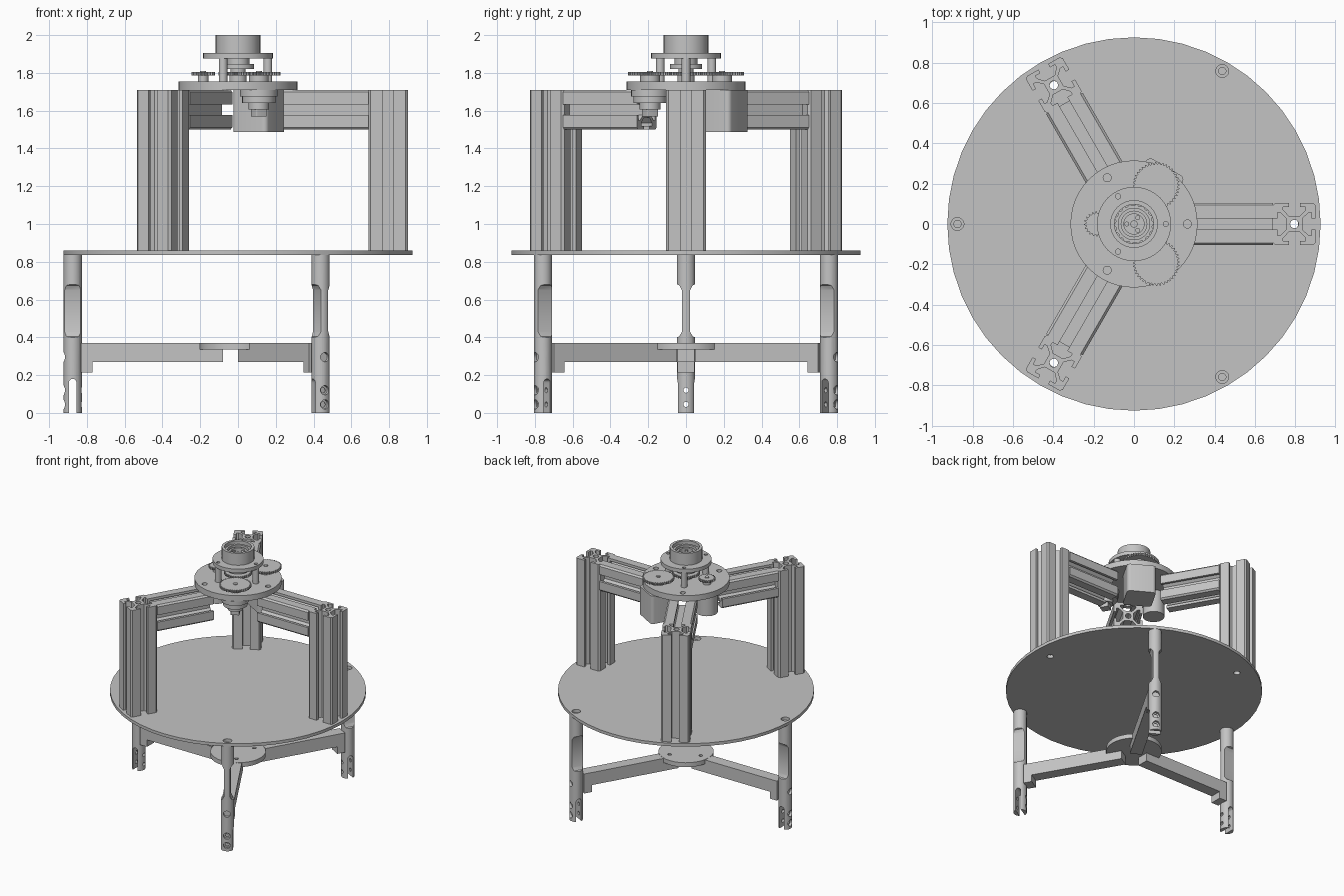
import bpy
import bmesh
from math import sin, cos, pi, radians
from mathutils import Matrix

cube = bpy.data.objects.get("Cube")
if cube:
    bpy.data.objects.remove(cube, do_unlink=True)

GREY = (0.55, 0.55, 0.55, 1)
metal = bpy.data.materials.new("plain_grey")
metal.use_nodes = True
metal.diffuse_color = GREY
metal.node_tree.nodes["Principled BSDF"].inputs["Base Color"].default_value = GREY

POSTS = (0, 120, 240)
LEGS = (60, 180, 300)
AXES = {"z": Matrix.Identity(4),
        "y": Matrix.Rotation(pi / 2, 4, "X"),
        "x": Matrix(((0, 0, 1, 0), (1, 0, 0, 0), (0, 1, 0, 0), (0, 0, 0, 1)))}


def polar(r, deg):
    return r * cos(radians(deg)), r * sin(radians(deg))


def circle(r, centre=(0, 0), n=32):
    return [(centre[0] + r * cos(2 * pi * i / n), centre[1] + r * sin(2 * pi * i / n))
            for i in range(n)]


def gear_outline(r, teeth, depth=0.01):
    return [((r - depth * (i % 4 > 1)) * cos(pi * i / (2 * teeth)),
             (r - depth * (i % 4 > 1)) * sin(pi * i / (2 * teeth))) for i in range(4 * teeth)]


def rounded_square(half, r, steps=5):
    pts = []
    for k, (sx, sy) in enumerate(((1, 1), (-1, 1), (-1, -1), (1, -1))):
        for i in range(steps + 1):
            x, y = polar(r, 90 * (k + i / steps))
            pts.append((sx * (half - r) + x, sy * (half - r) + y))
    return pts


def prism(name, loops, lo, hi, axis="z", spin=0, at=(0, 0)):
    """Extrude an outline (later loops are holes) from lo to hi along an axis."""
    curve = bpy.data.curves.new(name, "CURVE")
    curve.dimensions = "2D"
    curve.fill_mode = "BOTH"
    curve.extrude = (hi - lo) / 2
    for loop in loops:
        spline = curve.splines.new("POLY")
        spline.points.add(len(loop) - 1)
        for p, (u, v) in zip(spline.points, loop):
            p.co = (u, v, 0, 1)
        spline.use_cyclic_u = True
    temp = bpy.data.objects.new(name, curve)
    mesh = bpy.data.meshes.new_from_object(temp)
    bpy.data.objects.remove(temp)
    bpy.data.curves.remove(curve)
    mesh.transform(AXES[axis] @ Matrix.Translation((0, 0, (lo + hi) / 2)))
    bm = bmesh.new()
    bm.from_mesh(mesh)
    bmesh.ops.remove_doubles(bm, verts=bm.verts, dist=0.0001)
    bmesh.ops.recalc_face_normals(bm, faces=bm.faces)
    bm.to_mesh(mesh)
    bm.free()
    mesh.name = name
    mesh.materials.clear()
    mesh.materials.append(metal)
    obj = bpy.data.objects.new(name, mesh)
    obj.location = (at[0], at[1], 0)
    obj.rotation_euler.z = radians(spin)
    bpy.context.collection.objects.link(obj)
    return obj


def cut(target, cutter):
    mod = target.modifiers.new("cut", "BOOLEAN")
    mod.operation = "DIFFERENCE"
    mod.solver = "EXACT"
    mod.object = cutter
    bpy.context.view_layer.update()
    mesh = bpy.data.meshes.new_from_object(
        target.evaluated_get(bpy.context.evaluated_depsgraph_get()))
    target.modifiers.clear()
    target.data = mesh
    bpy.data.objects.remove(cutter)


def copies(obj, angles, offset=0):
    """Place the part at each angle, moved outward by the offset."""
    for i, a in enumerate(angles):
        o = obj if i == 0 else obj.copy()
        if i:
            bpy.context.collection.objects.link(o)
        o.rotation_euler.z = radians(a)
        o.location.x, o.location.y = polar(offset, a)


# Slotted extrusion profile: one side repeated four times
SIDE = [(0.093, -0.105), (0.105, -0.093), (0.105, -0.028), (0.085, -0.028),
        (0.085, -0.056), (0.07, -0.056), (0.04, -0.028)]
SIDE += [(u, -v) for u, v in reversed(SIDE[2:])]
profile = [(u * cos(k * pi / 2) - v * sin(k * pi / 2), u * sin(k * pi / 2) + v * cos(k * pi / 2))
           for k in range(4) for u, v in SIDE]
slotted = [profile, circle(0.021, n=16)]

# Round base plate
holes = [circle(0.032, polar(0.875, a), 16) for a in LEGS]
holes += [circle(0.024, polar(0.79, a), 16) for a in POSTS]
prism("base_plate", [circle(0.925, n=48)] + holes, 0.836, 0.86)

# Upright posts and the beams between posts and head
copies(prism("post", slotted, 0.86, 1.71), POSTS, 0.795)
beam = prism("beam", slotted, 0.24, 0.69, axis="x")
beam.location.z = 1.605
copies(beam, POSTS)

# Legs: round bars, waisted, slotted at the foot, drilled outward
leg = prism("leg", [circle(0.048)], 0, 0.836)
for s in (1, -1):
    cut(leg, prism("waist", [[(s * 0.022, 0.43), (s * 0.022, 0.65), (s * 0.035, 0.675),
                              (s * 0.06, 0.685), (s * 0.06, 0.395), (s * 0.035, 0.405)]],
                   -0.1, 0.1, axis="x"))
arch = [(-0.02, -0.05), (0.02, -0.05)] + [(0.02 * cos(pi * i / 8), 0.16 + 0.02 * sin(pi * i / 8))
                                          for i in range(9)]
cut(leg, prism("foot_slot", [arch], -0.1, 0.1, axis="y"))
for z in (0.045, 0.12):
    cut(leg, prism("bolt_hole", [circle(0.014, (0, z), 16)], -0.1, 0.1, axis="x"))
for z in (0.045, 0.12, 0.295):
    cut(leg, prism("counterbore", [circle(0.025, (0, z), 16)], 0.026, 0.1, axis="x"))
cut(leg, prism("top_hole", [circle(0.018, n=16)], 0.74, 0.9))
copies(leg, LEGS, 0.875)

# Spokes joining the legs to the lower hub
spoke = [(0.08, 0.27), (0.77, 0.27), (0.77, 0.215), (0.832, 0.215),
         (0.832, 0.37), (0.2, 0.37), (0.2, 0.335), (0.08, 0.335)]
copies(prism("spoke", [spoke], -0.045, 0.045, axis="y"), LEGS)
prism("lower_hub", [circle(0.2)] + [circle(0.015, polar(0.13, a), 12) for a in LEGS], 0.335, 0.37)

# Head plate
prism("head_plate", [circle(0.315, n=48)] + [circle(0.02, polar(0.265, a), 16) for a in POSTS],
      1.71, 1.755)

# Drives around the spindle: square motor, small motor and sensor
square_at, small_at, sensor_at = polar(0.22, 60), polar(0.185, 180), polar(0.22, 300)
prism("square_motor", [rounded_square(0.105, 0.025)], 1.487, 1.71, spin=60, at=square_at)
prism("small_motor", [circle(0.078)], 1.53, 1.71, at=small_at)
for r, lo, hi in ((0.1, 1.675, 1.71), (0.088, 1.64, 1.675), (0.055, 1.605, 1.64)):
    prism("sensor_body", [circle(r)], lo, hi, at=sensor_at)
prism("sensor_plug", [rounded_square(0.032, 0.005)], 1.57, 1.605, spin=30, at=sensor_at)

# Gears on their collars
for name, r, teeth, at in (("motor_gear", 0.116, 40, square_at), ("sensor_gear", 0.116, 40, sensor_at),
                           ("pinion", 0.062, 20, small_at), ("spindle_gear", 0.102, 36, (0, 0))):
    prism(name, [gear_outline(r, teeth)], 1.786, 1.804, at=at)
    prism(name + "_collar", [circle(r * 0.45)], 1.755, 1.786, at=at)
    prism(name + "_boss", [circle(0.016, n=16)], 1.804, 1.81, at=at)

# Spindle and standoffs
for r, lo, hi in ((0.04, 1.804, 1.82), (0.085, 1.82, 1.848), (0.06, 1.848, 1.876)):
    prism("spindle", [circle(r)], lo, hi)
copies(prism("standoff", [circle(0.023, n=20)], 1.755, 1.876), POSTS, 0.158)

# Top cap with its stepped bearing cup
prism("cap_plate", [circle(0.184, n=40)] + [circle(0.013, polar(0.158, a), 12) for a in POSTS],
      1.876, 1.905)
prism("cup_wall", [circle(0.118), circle(0.097)], 1.905, 2.0)
prism("bearing_ring", [gear_outline(0.097, 18, 0.006), circle(0.078)], 1.905, 1.975)
prism("inner_ring", [circle(0.066), circle(0.05)], 1.905, 1.965)
prism("cup_floor", [circle(0.097), circle(0.016, n=16)], 1.905, 1.935)
copies(prism("cup_bolt", [circle(0.012, n=12)], 1.935, 1.955), LEGS, 0.036)

# Smooth round walls while keeping edges crisp
for o in bpy.context.view_layer.objects:
    o.select_set(o.type == "MESH" and metal.name in o.data.materials)
bpy.context.view_layer.objects.active = bpy.data.objects["base_plate"]
bpy.ops.object.shade_smooth_by_angle(angle=radians(30))
